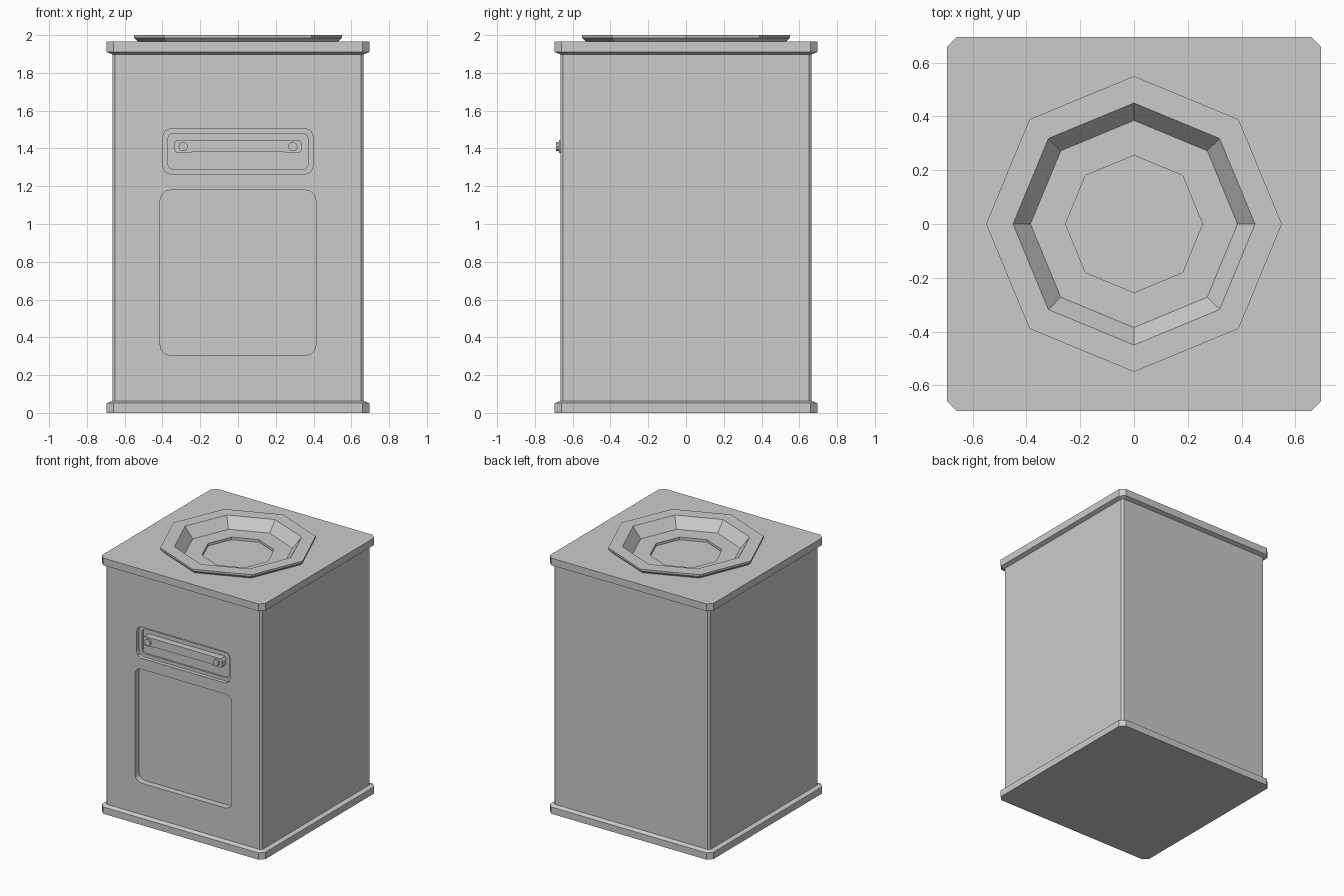
import bpy, bmesh
from math import cos, sin, pi

if "Cube" in bpy.data.objects:
    bpy.data.objects.remove(bpy.data.objects["Cube"])


def loft(name, rings):
    """Closed solid skinned through rings of equal point count."""
    bm = bmesh.new()
    loops = [[bm.verts.new(p) for p in r] for r in rings]
    n = len(loops[0])
    for a, b in zip(loops, loops[1:]):
        for i in range(n):
            j = (i + 1) % n
            bm.faces.new((a[i], a[j], b[j], b[i]))
    bm.faces.new(loops[0])
    bm.faces.new(loops[-1])
    bmesh.ops.recalc_face_normals(bm, faces=bm.faces)
    me = bpy.data.meshes.new(name)
    bm.to_mesh(me)
    bm.free()
    ob = bpy.data.objects.new(name, me)
    bpy.context.collection.objects.link(ob)
    return ob


def corner_rect(hw, hh, c, steps=1):
    """Rectangle outline with chamfered (steps=1) or rounded corners."""
    pts = []
    for k, (sx, sy) in enumerate(((1, 1), (-1, 1), (-1, -1), (1, -1))):
        for i in range(steps + 1):
            a = (k + i / steps) * pi / 2
            pts.append((sx * (hw - c) + c * cos(a), sy * (hh - c) + c * sin(a)))
    return pts


def flat(pts, z):
    return [(x, y, z) for x, y in pts]


def upright(pts, y, x0, z0):
    return [(x0 + x, y, z0 + z) for x, z in pts]


def ngon(r, n):
    return [(r * cos(2 * pi * i / n), r * sin(2 * pi * i / n)) for i in range(n)]


def combine(target, tool, op):
    m = target.modifiers.new(tool.name, 'BOOLEAN')
    m.object, m.operation, m.solver = tool, op, 'EXACT'
    tool.hide_render = True
    tool.display_type = 'WIRE'


# Casing with base and top flanges
casing = loft("casing", [flat(corner_rect(h, h, c), z) for h, c, z in (
    (.695, .035, 0), (.695, .035, .052), (.665, .015, .064),
    (.665, .015, 1.898), (.695, .035, 1.91), (.695, .035, 1.965))])

# Octagonal rim, then the stepped basin sunk into it
rim = loft("rim_helper", [flat(ngon(r, 8), z) for r, z in (
    (.53, 1.94), (.53, 1.967), (.55, 1.985), (.55, 2.0))])
combine(casing, rim, 'UNION')
basin = loft("basin_cutter", [flat(ngon(r, 8), z) for r, z in (
    (.255, 1.90), (.255, 1.92), (.385, 1.92), (.45, 2.0), (.466, 2.02))])
combine(casing, basin, 'DIFFERENCE')

# Recessed front panel
panel = corner_rect(.412, .4375, .055, 3)
combine(casing, loft("panel_cutter", [upright(panel, y, 0, .7425) for y in (-.8, -.615)]),
        'DIFFERENCE')

# Stepped slot above the panel
outer, inner = corner_rect(.397, .12, .04, 2), corner_rect(.37, .095, .025, 2)
combine(casing, loft("slot_cutter", [
    upright(outer, -.8, 0, 1.385), upright(outer, -.635, 0, 1.385),
    upright(inner, -.635, 0, 1.385), upright(inner, -.622, 0, 1.385)]), 'DIFFERENCE')

# Handle bar with end brackets, slightly waisted along the bottom
half = [(.23, -.028), (.28, -.035), (.325, -.035), (.335, -.02), (.335, .02), (.325, .035)]
bar = half + [(-x, z) for x, z in reversed(half)]
loft("handle_bar", [upright(bar, y, 0, 1.41) for y in (-.622, -.672)])

# Handle studs
for side, label in ((-1, "left"), (1, "right")):
    loft("stud_" + label, [upright(ngon(.025, 10), y, side * .29, 1.41)
                           for y in (-.672, -.687)])
